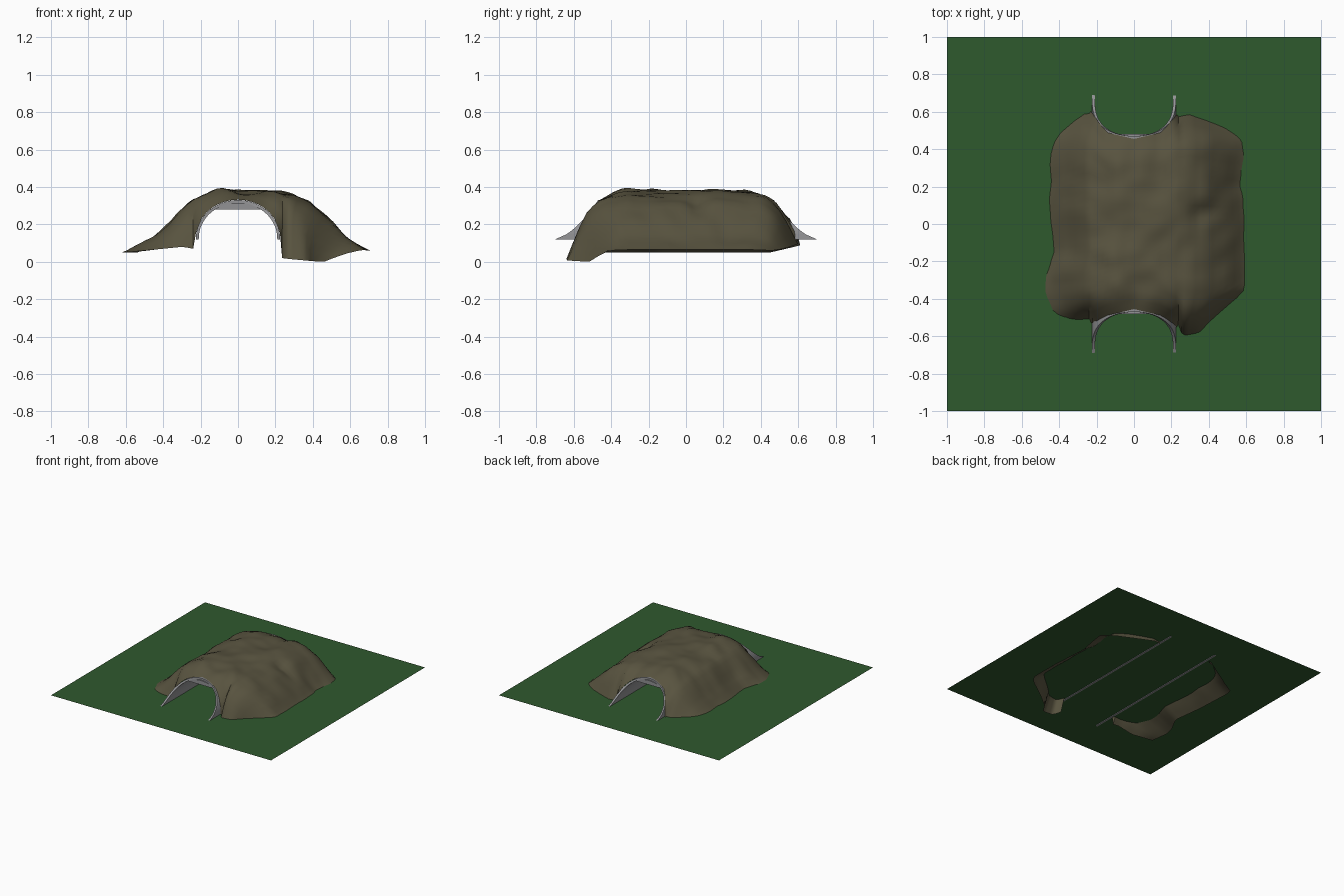
import bpy, bmesh, math
from mathutils import Vector, noise

if "Cube" in bpy.data.objects:
    bpy.data.objects.remove(bpy.data.objects["Cube"])

GROUND = 0.125


def material(name, rgb):
    m = bpy.data.materials.new(name)
    m.diffuse_color = (*rgb, 1)
    m.use_nodes = True
    m.node_tree.nodes["Principled BSDF"].inputs["Base Color"].default_value = m.diffuse_color
    return m


GREEN = material("grass green", (0.028, 0.100, 0.027))
ROCK = material("olive brown rock", (0.098, 0.087, 0.050))
GREY = material("concrete grey", (0.29, 0.29, 0.30))


def make(name, verts, faces, mat, angle=None):
    me = bpy.data.meshes.new(name)
    me.from_pydata(verts, [], faces)
    me.materials.append(mat)
    ob = bpy.data.objects.new(name, me)
    bpy.context.collection.objects.link(ob)
    if angle:
        bpy.ops.object.select_all(action='DESELECT')
        bpy.context.view_layer.objects.active = ob
        ob.select_set(True)
        bpy.ops.object.shade_smooth_by_angle(angle=math.radians(angle))
    return ob


def lerp(pts, x):
    """Piecewise linear lookup."""
    if x <= pts[0][0]:
        return pts[0][1]
    for (a, p), (b, q) in zip(pts, pts[1:]):
        if x <= b:
            return p + (q - p) * (x - a) / (b - a)
    return pts[-1][1]


# grass sheet
make("grass_ground", [(-1, -1, GROUND), (1, -1, GROUND), (1, 1, GROUND), (-1, 1, GROUND)],
     [(0, 1, 2, 3)], GREEN)

# tunnel lining: arched shell whose ends sweep forward towards the ground
N = 32


def mouth(h):
    return 0.70 - 0.23 * min(1, max(0, h) / 0.205) ** 0.6


verts, faces = [], []
for i in range(N + 1):
    a = math.pi * i / N
    c, s = math.cos(a), math.sin(a)
    y = mouth(0.205 * s)
    drop = 0.005 if i in (0, N) else 0
    for rx, rz in ((0.225, 0.205), (0.21, 0.19)):
        for side in (-1, 1):
            verts.append((rx * c, side * y, GROUND - drop + rz * s))
for i in range(N):
    a, b = 4 * i, 4 * i + 4
    faces += [(a, a + 1, b + 1, b), (a + 2, b + 2, b + 3, a + 3),
              (a, b, b + 2, a + 2), (a + 1, a + 3, b + 3, b + 1)]
faces += [(0, 2, 3, 1), (4 * N, 4 * N + 1, 4 * N + 3, 4 * N + 2)]
make("tunnel_lining", verts, faces, GREY, 35)

# flat ceiling filling the crown of the arch
a0 = math.asin(0.155 / 0.19)
M = 12
arc = [(0.212 * math.cos(a), GROUND + 0.19 * math.sin(a))
       for a in (a0 + (math.pi - 2 * a0) * i / M for i in range(M + 1))]
verts = [(x, y, z) for y in (-0.48, 0.48) for x, z in arc]
K = M + 1
faces = [tuple(range(K - 1, -1, -1)), tuple(range(K, 2 * K))]
faces += [(i, (i + 1) % K, K + (i + 1) % K, K + i) for i in range(K)]
make("tunnel_ceiling", verts, faces, GREY)

# rock mound: sheet draped over the tunnel, its rim sunk under the grass
HEIGHT = [(-.62, .05), (-.55, .085), (-.45, .14), (-.37, .21), (-.34, .25), (-.25, .33),
          (-.1, .385), (0, .375), (.2, .37), (.3, .355), (.4, .315), (.5, .23), (.6, .13), (.71, .065)]
FRONT = [(-.62, .5), (-.45, .55), (-.24, .53), (-.22, .53), (-.15, .49), (0, .455), (.15, .49),
         (.22, .54), (.28, .64), (.45, .635), (.6, .5), (.71, .42)]
BACK = [(-.62, .45), (-.45, .53), (-.25, .62), (-.22, .59), (-.15, .49), (0, .455), (.15, .49),
        (.22, .58), (.3, .6), (.5, .55), (.62, .51), (.71, .46)]
RIM_FRONT = [(-.62, .05), (-.3, .08), (-.24, .07), (.24, .02), (.3, .015), (.58, 0), (.62, .02), (.71, .06)]
RIM_BACK = [(-.62, .05), (-.25, .09), (.25, .1), (.71, .06)]
SLOPE = [(0, 1), (.5, 1), (.7, .96), (.82, .78), (.9, .48), (1, 0)]
WIDE_L = [(-.5, .95), (-.35, 1.0), (-.27, .95), (-.15, .78), (.1, .86), (.4, .9), (.5, .85)]
WIDE_R = [(-.55, .6), (-.36, .95), (-.1, .95), (.2, .9), (.32, .95), (.45, 1), (.55, .9)]

cols = [-.62 + .38 * i / 12 for i in range(13)]
cols += [-.224 + .448 * i / 16 for i in range(17)]
cols += [.24 + .47 * i / 15 for i in range(16)]
ROWS = 36
verts, faces = [], []
for j in range(ROWS + 1):
    t = -1 + 2 * j / ROWS
    f = lerp(SLOPE, abs(t))
    for s in cols:
        y = t * lerp(FRONT if t < 0 else BACK, s)
        if abs(s) < 0.23:
            rim = GROUND + 0.207 * math.sqrt(1 - (s / 0.227) ** 2)
            x = s
        else:
            rim = lerp(RIM_FRONT if t < 0 else RIM_BACK, s)
            k = lerp(WIDE_L if s < 0 else WIDE_R, y)
            x = math.copysign(.23 + (abs(s) - .23) * k, s)
        h = lerp(HEIGHT, s)
        n = noise.noise(Vector((x * 5 + 3, y * 5, 1.7))) + .5 * noise.noise(Vector((x * 11, y * 11, 5)))
        edge = min(1, max(0, (h - .06) / .1))
        z = rim + (h - rim) * f + .022 * n * f * edge
        # dimple on the right flank
        z -= .03 * math.exp(-((x - .36) ** 2 / .006 + (y - .06) ** 2 / .002))
        verts.append((x, y, max(0, z)))
W = len(cols)
for j in range(ROWS):
    for i in range(W - 1):
        a = j * W + i
        faces.append((a, a + 1, a + W + 1, a + W))
make("rock_mound", verts, faces, ROCK, 40)
